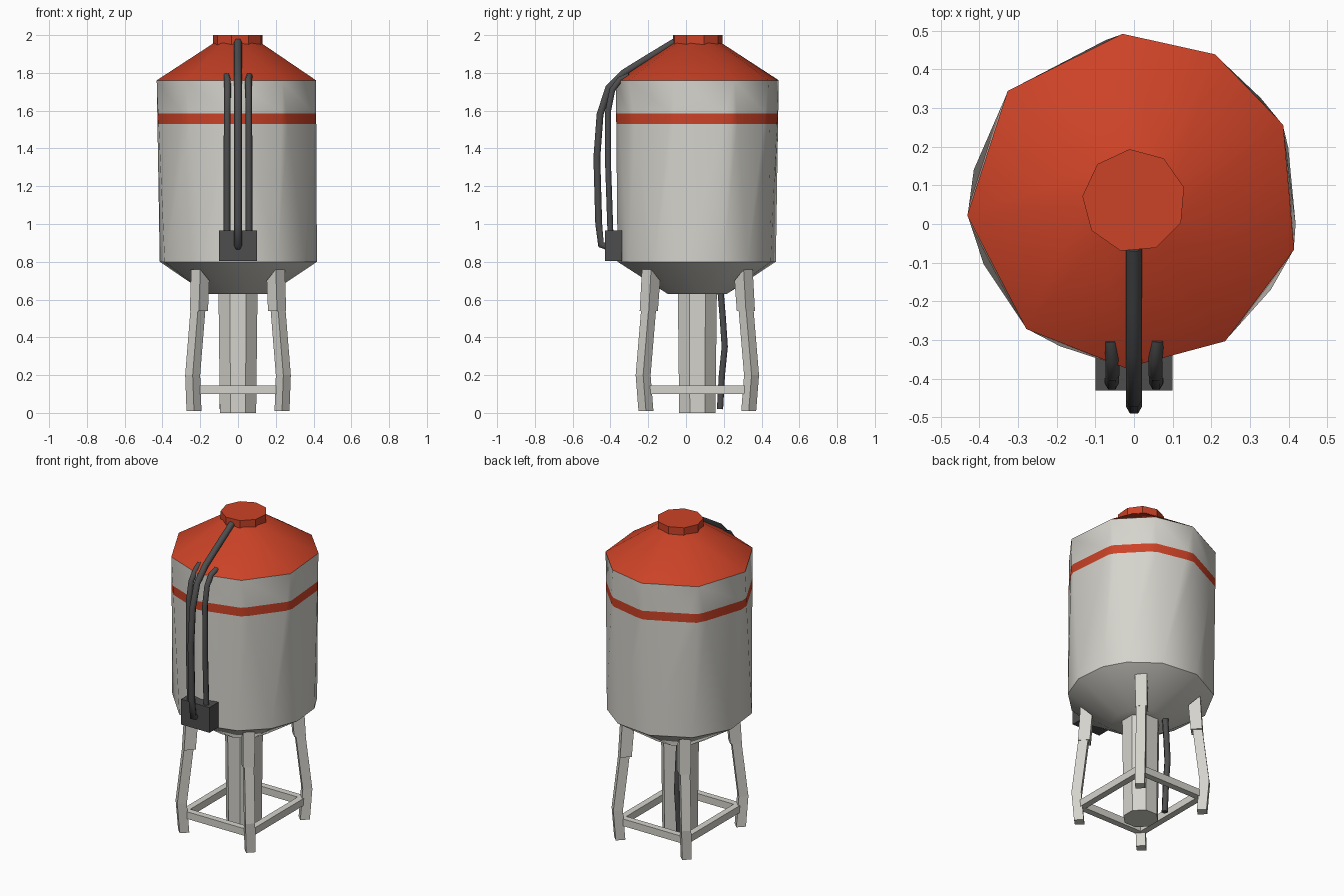
import bpy, bmesh, math
from mathutils import Vector

if "Cube" in bpy.data.objects:
    bpy.data.objects.remove(bpy.data.objects["Cube"])

CY = 0.06  # tank axis sits slightly behind the origin because of the pipes in front


def material(name, rgb):
    m = bpy.data.materials.new(name)
    m.diffuse_color = (*rgb, 1)
    m.use_nodes = True
    m.node_tree.nodes["Principled BSDF"].inputs["Base Color"].default_value = m.diffuse_color
    return m


RED = material("orange_red", (0.60, 0.055, 0.02))
WHITE = material("off_white", (0.66, 0.65, 0.60))
DARK = material("dark_grey", (0.075, 0.075, 0.077))


def finish(bm, name, mats, smooth=None):
    bmesh.ops.recalc_face_normals(bm, faces=bm.faces[:])
    me = bpy.data.meshes.new(name)
    bm.to_mesh(me)
    bm.free()
    ob = bpy.data.objects.new(name, me)
    bpy.context.collection.objects.link(ob)
    for m in mats:
        me.materials.append(m)
    if smooth:
        bpy.ops.object.select_all(action='DESELECT')
        ob.select_set(True)
        bpy.context.view_layer.objects.active = ob
        bpy.ops.object.shade_smooth_by_angle(angle=math.radians(smooth))
    return ob


def ring(r, z, angles, cy=CY):
    return [Vector((r * math.cos(math.radians(a)), cy + r * math.sin(math.radians(a)), z)) for a in angles]


def even(n, start=0):
    return [start + 360 * i / n for i in range(n)]


def loft(name, rings, mat, smooth=None):
    bm = bmesh.new()
    vs = [[bm.verts.new(p) for p in r] for r in rings]
    n = len(vs[0])
    for a, b in zip(vs, vs[1:]):
        for i in range(n):
            bm.faces.new((a[i], a[(i + 1) % n], b[(i + 1) % n], b[i]))
    bm.faces.new(vs[0][::-1])
    bm.faces.new(vs[-1])
    return finish(bm, name, [mat], smooth)


def box(name, lo, hi, mat):
    corners = [(lo[0], lo[1]), (hi[0], lo[1]), (hi[0], hi[1]), (lo[0], hi[1])]
    return loft(name, [[Vector((x, y, z)) for x, y in corners] for z in (lo[2], hi[2])], mat)


def tube(name, pts, radius):
    cu = bpy.data.curves.new(name, 'CURVE')
    cu.dimensions = '3D'
    cu.bevel_depth = radius
    cu.bevel_resolution = 1
    cu.use_fill_caps = True
    sp = cu.splines.new('POLY')
    sp.points.add(len(pts) - 1)
    for p, co in zip(sp.points, pts):
        p.co = (*co, 1)
    cu.materials.append(DARK)
    ob = bpy.data.objects.new(name, cu)
    bpy.context.collection.objects.link(ob)
    bpy.ops.object.select_all(action='DESELECT')
    ob.select_set(True)
    bpy.context.view_layer.objects.active = ob
    bpy.ops.object.convert(target='MESH')
    bpy.ops.object.shade_smooth_by_angle(angle=math.radians(65))


# Tank body: hull between uneven rim rings and the hopper outlet, stripe cut in by height
TOP = [94, 61, 27, -17, -57, -93, -130, -175, 139]
LOW = [100, 67, 39, 19, -8, -33, -60, -90, -117, -157, 169, 135]
bm = bmesh.new()
for p in ring(0.432, 1.76, TOP) + ring(0.422, 0.80, LOW) + ring(0.165, 0.63, even(10)):
    bm.verts.new(p)
bmesh.ops.convex_hull(bm, input=bm.verts[:])
for z in (1.53, 1.585):
    bmesh.ops.bisect_plane(bm, geom=bm.verts[:] + bm.edges[:] + bm.faces[:],
                           plane_co=(0, 0, z), plane_no=(0, 0, 1))
for f in bm.faces:
    f.material_index = int(1.53 < f.calc_center_median().z < 1.585)
finish(bm, "tank_body", [WHITE, RED], 50)

# Roof cone and filler cap
loft("roof", [ring(0.433, 1.76, TOP), ring(0.13, 1.957, TOP)], RED, 50)
loft("cap", [ring(0.134, 1.945, even(9, 15)), ring(0.134, 2.0, even(9, 15))], RED)

# Central outlet column
loft("outlet_column", [ring(0.104, 0.0, even(8, 22.5)), ring(0.112, 0.66, even(8, 22.5))], WHITE)


# Legs: squares turned to face outwards, with a sleeve under the hopper
def leg_ring(sx, sy, x, y, z, half, tilt=0.0):
    pts = []
    for u, v in ((-1, -1), (1, -1), (1, 1), (-1, 1)):
        px = (u - v) * half * 0.707
        py = (u + v) * half * 0.707
        pts.append(Vector((sx * (x + px), CY + sy * (y + py), z + tilt * u)))
    return pts


for sx, sn in ((-1, "left"), (1, "right")):
    for sy, fn in ((-1, "front"), (1, "back")):
        loft(f"{fn}_{sn}_leg", [leg_ring(sx, sy, 0.233, 0.272, 0.01, 0.028),
                                leg_ring(sx, sy, 0.24, 0.287, 0.2, 0.028),
                                leg_ring(sx, sy, 0.211, 0.257, 0.56, 0.028)], WHITE)
        sleeve = [leg_ring(sx, sy, 0.207, 0.257, 0.54, 0.034),
                  leg_ring(sx, sy, 0.20, 0.245, 0.73, 0.034)]
        # cut the top along the outward direction so it follows the hopper
        for p in sleeve[1]:
            out = (sx * p.x - 0.20) + (sy * (p.y - CY) - 0.245)
            p.z += 0.03 if out > 0 else -0.03
        loft(f"{fn}_{sn}_leg_sleeve", sleeve, WHITE)

# Crossbars joining the feet
for s, sn, fn in ((-1, "left", "front"), (1, "right", "back")):
    x, y = s * 0.225, CY + s * 0.265
    box(f"{sn}_crossbar", (x - 0.02, CY - 0.265, 0.1), (x + 0.02, CY + 0.265, 0.145), WHITE)
    box(f"{fn}_crossbar", (-0.225, y - 0.02, 0.1), (0.225, y + 0.02, 0.145), WHITE)

# Control box and pipes on the front
box("control_box", (-0.1, -0.43, 0.805), (0.1, -0.34, 0.965), DARK)
for s, sn in ((-1, "left"), (1, "right")):
    tube(f"{sn}_pipe", [(s * 0.058, -0.40, 0.95), (s * 0.058, -0.412, 1.3), (s * 0.057, -0.412, 1.6),
                        (s * 0.056, -0.39, 1.71), (s * 0.055, -0.35, 1.765), (s * 0.06, -0.30, 1.785)], 0.018)
tube("centre_pipe", [(0, -0.415, 0.88), (0, -0.45, 0.89), (0, -0.462, 1.0), (0, -0.472, 1.35),
                     (0, -0.455, 1.58), (0, -0.41, 1.72), (0, -0.33, 1.80), (0, -0.22, 1.868),
                     (0, -0.06, 1.965)], 0.021)

# Rear drain hose beside the column
tube("rear_hose", [(-0.08, 0.18, 0.02), (-0.08, 0.19, 0.2), (-0.08, 0.205, 0.35),
                   (-0.08, 0.195, 0.5), (-0.08, 0.18, 0.68)], 0.019)
